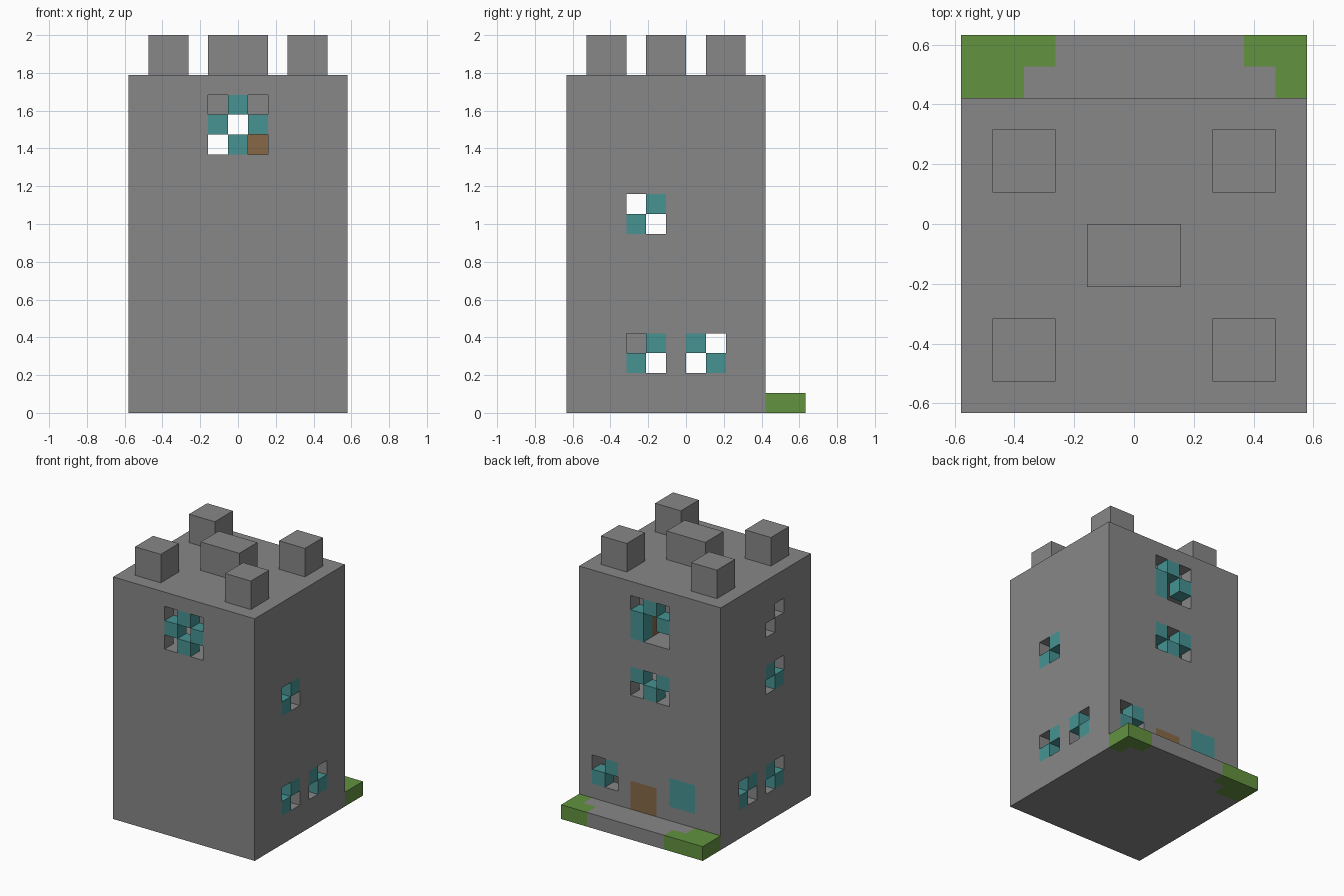
import bpy
from mathutils import Vector

cube = bpy.data.objects.get("Cube")
if cube:
    bpy.data.objects.remove(cube, do_unlink=True)

UNIT = 2 / 19                       # edge of one building block
NX, NY, WALL_Y, ROOF = 11, 12, 10, 17


def material(name, colour):
    mat = bpy.data.materials.new(name)
    mat.use_nodes = True
    mat.diffuse_color = (*colour, 1)
    mat.node_tree.nodes["Principled BSDF"].inputs["Base Color"].default_value = (*colour, 1)
    return mat


stone = material("grey_stone", (0.242, 0.242, 0.242))
glass = material("teal_glass", (0.063, 0.288, 0.288))
grass = material("green_grass", (0.122, 0.288, 0.051))
wood = material("brown_wood", (0.242, 0.141, 0.061))

grid = {}                           # block position -> part name
part_materials = {}


def fill(part, mat, xs, ys, zs):
    part_materials[part] = mat
    for x in range(*xs):
        for y in range(*ys):
            for z in range(*zs):
                grid[x, y, z] = part


def pattern(side, start, top, rows, part):
    """Replace wall blocks: o = opening, T = glass, B = wood, # = wall."""
    for r, row in enumerate(rows):
        for c, symbol in enumerate(row):
            a, z = start + c, top - r
            cell = {"front": (a, 0, z), "back": (a, WALL_Y - 1, z),
                    "left": (NX - 1, a, z), "right": (0, a, z)}[side]
            if symbol == "o":
                del grid[cell]
            elif symbol != "#":
                grid[cell] = part
                part_materials[part] = glass if symbol == "T" else wood


# Hollow tower with storeys and a thick ceiling
fill("tower_walls", stone, (0, NX), (0, WALL_Y), (0, ROOF))
for low, high in ((1, 8), (9, 12), (13, 15)):
    for x in range(1, NX - 1):
        for y in range(1, WALL_Y - 1):
            for z in range(low, high):
                del grid[x, y, z]

# Windows and door
pattern("front", 4, 15, ("oTo", "ToT", "oTo"), "front_window")
pattern("back", 4, 15, ("oTo", "ToT", "ooT"), "back_upper_window")
pattern("back", 4, 10, ("ToT", "oTo"), "back_middle_window")
pattern("back", 8, 3, ("To", "oT"), "back_lower_window")
pattern("back", 2, 3, ("TT", "TT"), "back_full_window")
pattern("back", 5, 2, ("BB", "BB"), "door")
for side in ("left", "right"):
    pattern(side, 3, 10, ("oT", "To"), side + "_middle_window")
    pattern(side, 3, 3, ("oT", "To"), side + "_lower_front_window")
    pattern(side, 6, 3, ("To", "oT"), side + "_lower_back_window")
pattern("right", 3, 14, ("o#", "#o"), "right_upper_opening")

# Interior pieces
fill("inner_post", wood, (6, 7), (8, 9), (13, 15))
fill("inner_block", stone, (5, 6), (1, 4), (1, 4))

# Rooftop blocks
for x, xname in ((1, "right"), (8, "left")):
    for y, yname in ((1, "front"), (7, "back")):
        fill(f"roof_block_{yname}_{xname}", stone, (x, x + 2), (y, y + 2), (ROOF, ROOF + 2))
fill("roof_block_centre", stone, (4, 7), (4, 6), (ROOF, ROOF + 2))

# Back step with grassy corners
fill("back_step", stone, (0, NX), (WALL_Y, NY), (0, 1))
for x0, x1, y in ((0, 2, 10), (0, 3, 11), (10, NX, 10), (9, NX, 11)):
    fill("grass_right" if x0 == 0 else "grass_left", grass, (x0, x1), (y, y + 1), (0, 1))


def build(part):
    """Mesh the exposed faces of one part, sharing corner points."""
    verts, faces = {}, []
    for cell in [c for c, p in grid.items() if p == part]:
        for axis in range(3):
            for sign in (0, 1):
                near = list(cell)
                near[axis] += 2 * sign - 1
                if tuple(near) in grid:
                    continue
                loop = []
                for u, v in ((0, 0), (1, 0), (1, 1), (0, 1)):
                    corner = list(cell)
                    corner[axis] += sign
                    corner[(axis + 1) % 3] += u
                    corner[(axis + 2) % 3] += v
                    loop.append(verts.setdefault(tuple(corner), len(verts)))
                faces.append(loop if sign else loop[::-1])
    origin = Vector((NX / 2, NY / 2, 0))
    mesh = bpy.data.meshes.new(part)
    mesh.from_pydata([(Vector(v) - origin) * UNIT for v in verts], [], faces)
    mesh.materials.append(part_materials[part])
    bpy.context.collection.objects.link(bpy.data.objects.new(part, mesh))


for part in part_materials:
    build(part)
